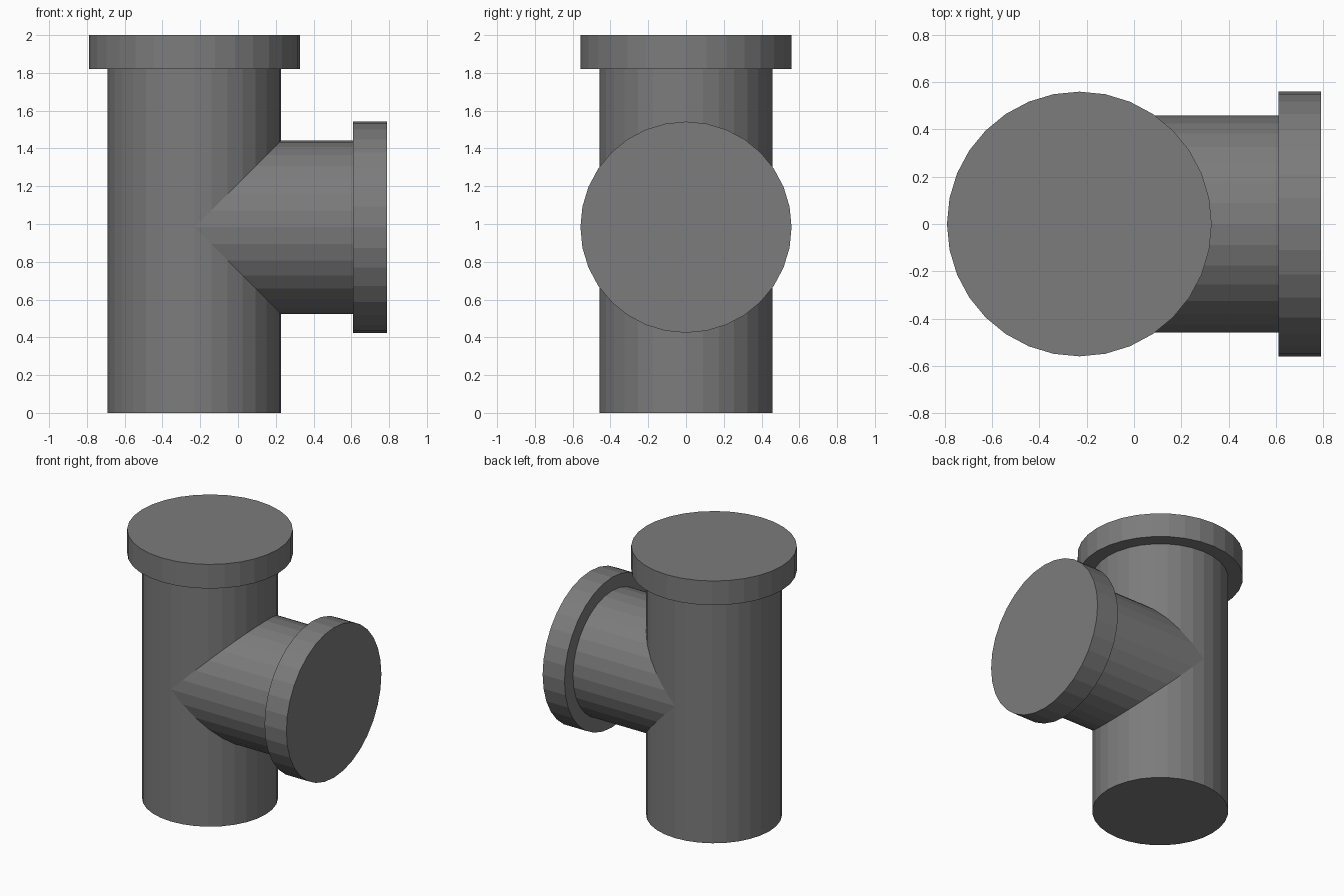
import bpy, bmesh
from math import sin, cos, tau

if "Cube" in bpy.data.objects:
    bpy.data.objects.remove(bpy.data.objects["Cube"])

N = 32                       # sides of every pipe
R, COLLAR_R = 0.459, 0.559   # pipe and collar radius
CX, CZ = -0.231, 0.983       # upright axis x, branch axis z
TOP, COLLAR_Z = 2.0, 1.82
END, COLLAR_X = 0.79, 0.61
ANGLES = [tau * i / N for i in range(N)]

# Dark grey for the whole fitting
dark_grey = bpy.data.materials.new("dark_grey")
dark_grey.diffuse_color = (0.2, 0.2, 0.2, 1.0)
dark_grey.use_nodes = True
dark_grey.node_tree.nodes["Principled BSDF"].inputs["Base Color"].default_value = dark_grey.diffuse_color


def upright(r, height):
    """Ring round the upright pipe; height is a function of the angle."""
    return [(CX + r * cos(a), r * sin(a), height(a)) for a in ANGLES]


def branch(r, reach):
    """Ring round the side branch; reach is a function of the angle."""
    return [(reach(a), r * cos(a), CZ + r * sin(a)) for a in ANGLES]


def make(name, lofts):
    """Each loft is (rings, cap_start, cap_end); shared seams are welded."""
    bm = bmesh.new()
    for rings, cap_start, cap_end in lofts:
        loops = [[bm.verts.new(p) for p in ring] for ring in rings]
        for a, b in zip(loops, loops[1:]):
            for i in range(N):
                j = (i + 1) % N
                bm.faces.new((a[i], a[j], b[j], b[i]))
        if cap_start:
            bm.faces.new(loops[0][::-1])
        if cap_end:
            bm.faces.new(loops[-1])
    bmesh.ops.remove_doubles(bm, verts=bm.verts, dist=1e-4)
    bmesh.ops.recalc_face_normals(bm, faces=bm.faces)
    mesh = bpy.data.meshes.new(name)
    bm.to_mesh(mesh)
    bm.free()
    mesh.materials.append(dark_grey)
    obj = bpy.data.objects.new(name, mesh)
    bpy.context.collection.objects.link(obj)


# Pipe body: lower and upper upright, mitred exactly into the side branch
make("tee_body", [
    ([upright(R, lambda a: 0.0),
      upright(R, lambda a: CZ - R * max(0.0, cos(a)))], True, False),
    ([upright(R, lambda a: CZ + R * max(0.0, cos(a))),
      upright(R, lambda a: COLLAR_Z)], False, False),
    ([branch(R, lambda a: CX + R * abs(sin(a))),
      branch(R, lambda a: COLLAR_X)], False, False),
])

# Closed collars on the top and side openings
make("top_collar", [([upright(COLLAR_R, lambda a: COLLAR_Z),
                      upright(COLLAR_R, lambda a: TOP)], True, True)])
make("side_collar", [([branch(COLLAR_R, lambda a: COLLAR_X),
                       branch(COLLAR_R, lambda a: END)], True, True)])
